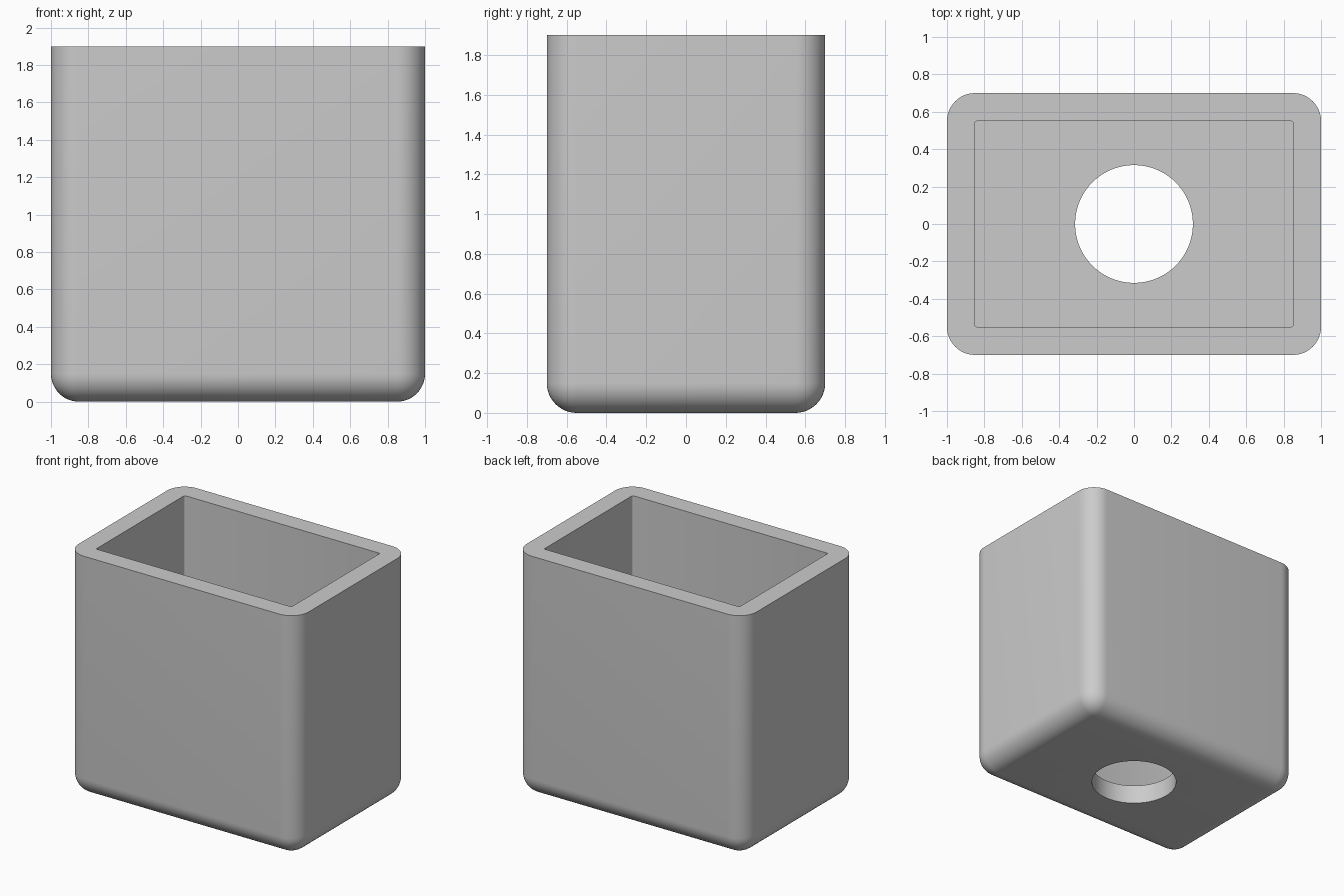
import bpy, bmesh
from mathutils import Matrix

if "Cube" in bpy.data.objects:
    bpy.data.objects.remove(bpy.data.objects["Cube"])

W, D, H = 2.0, 1.4, 1.9      # outer size
WALL, HOLE = 0.15, 0.315     # wall and floor thickness, drain radius

grey = bpy.data.materials.new("light grey")
grey.diffuse_color = (0.6, 0.6, 0.6, 1)
grey.use_nodes = True
grey.node_tree.nodes["Principled BSDF"].inputs["Base Color"].default_value = grey.diffuse_color


def make_object(name, bm):
    mesh = bpy.data.meshes.new(name)
    bm.to_mesh(mesh)
    bm.free()
    mesh.materials.append(grey)
    obj = bpy.data.objects.new(name, mesh)
    bpy.context.collection.objects.link(obj)
    return obj


def rounded_box(name, w, d, z0, z1, radius, segments, round_bottom):
    """Box with rounded upright edges and, if asked, rounded bottom edges."""
    bm = bmesh.new()
    bmesh.ops.create_cube(bm, size=1, matrix=Matrix.Translation((0, 0, (z0 + z1) / 2))
                          @ Matrix.Diagonal((w, d, z1 - z0, 1)))
    mid = (z0 + z1) / 2
    edges = []
    for e in bm.edges:
        a, b = (v.co.z for v in e.verts)
        upright = abs(a - b) > 0.01
        if upright or (round_bottom and max(a, b) < mid):
            edges.append(e)
    bmesh.ops.bevel(bm, geom=edges, offset=radius, segments=segments,
                    profile=0.5, affect='EDGES')
    return make_object(name, bm)


# Outer body
pot = rounded_box("planter_body", W, D, 0, H, WALL, 12, True)

# Cavity cutter, open at the top
cavity = rounded_box("cavity_cutter", W - 2 * WALL, D - 2 * WALL,
                     WALL, H + 0.2, 0.01, 3, False)

# Round drain hole cutter
bm = bmesh.new()
bmesh.ops.create_cone(bm, cap_ends=True, segments=64, radius1=HOLE, radius2=HOLE, depth=0.6)
drain = make_object("drain_cutter", bm)

# Cut the cavity and the hole
bpy.context.view_layer.objects.active = pot
for cutter in (cavity, drain):
    cutter.hide_render = True
    mod = pot.modifiers.new("cut", 'BOOLEAN')
    mod.operation = 'DIFFERENCE'
    mod.solver = 'EXACT'
    mod.object = cutter
    bpy.ops.object.modifier_apply(modifier=mod.name)
    bpy.data.objects.remove(cutter)

# Smooth rounded parts, sharp rim and hole edges
pot.select_set(True)
bpy.ops.object.shade_smooth_by_angle(angle=0.6)
